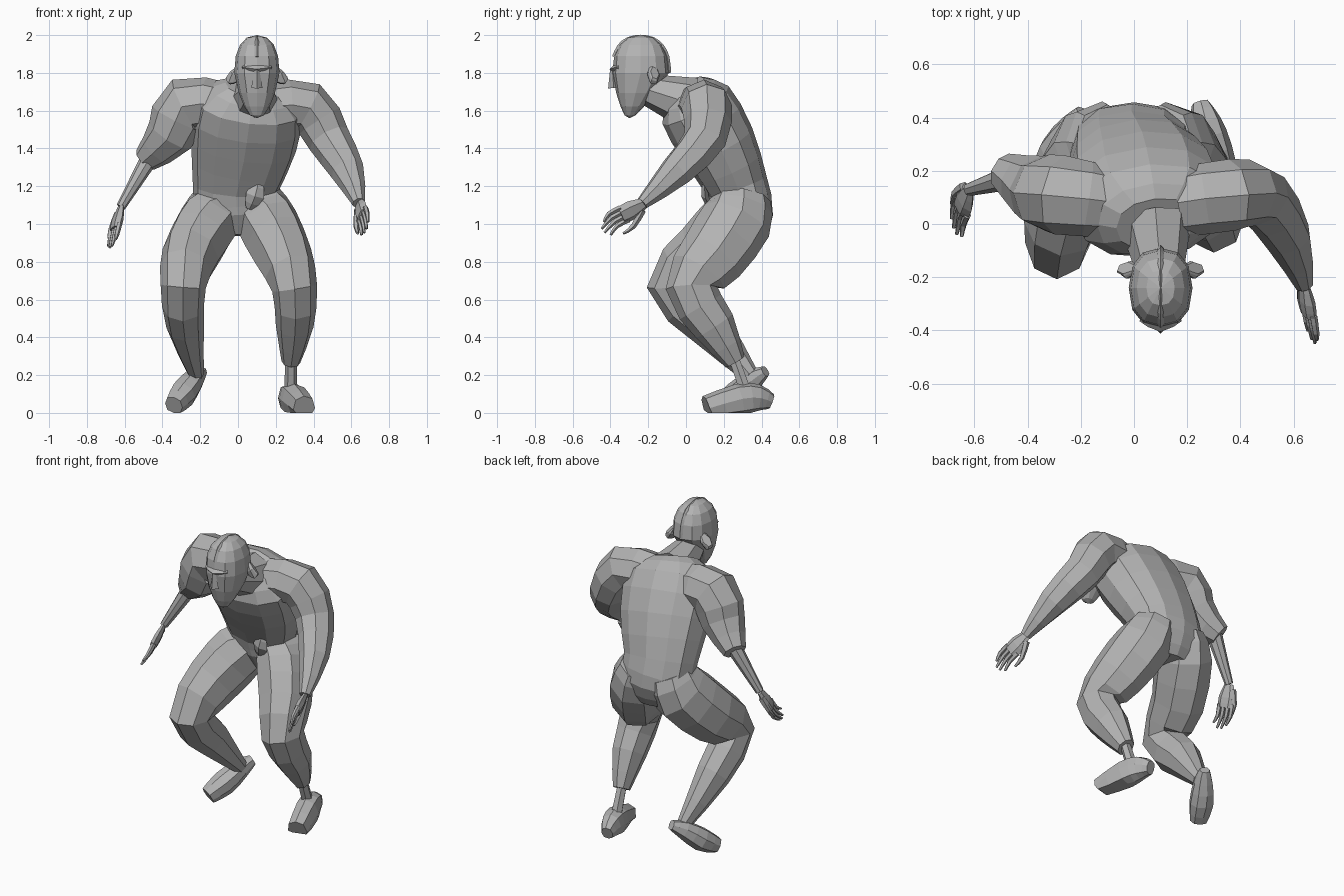
import bpy, bmesh, math
from mathutils import Vector

cube = bpy.data.objects.get("Cube")
if cube:
    bpy.data.objects.remove(cube, do_unlink=True)

# One plain clay colour
clay = bpy.data.materials.new("clay_grey")
clay.use_nodes = True
clay.diffuse_color = (.45, .45, .45, 1)
clay.node_tree.nodes["Principled BSDF"].inputs["Base Color"].default_value = clay.diffuse_color

ACROSS, DEEP = Vector((1, 0, 0)), Vector((0, 1, 0))


def finish(name, bm):
    """Turn a bmesh into a flat-shaded clay object."""
    bmesh.ops.recalc_face_normals(bm, faces=bm.faces)
    mesh = bpy.data.meshes.new(name)
    bm.to_mesh(mesh)
    bm.free()
    mesh.materials.append(clay)
    part = bpy.data.objects.new(name, mesh)
    bpy.context.collection.objects.link(part)


def squared(value, power):
    """Push a unit coordinate outward to make a round shape boxier."""
    return math.copysign(abs(value) ** power, value)


def with_midpoints(stations):
    """Add a smoothly curved station halfway between each given pair."""
    last = len(stations) - 1
    result = [stations[0]]
    for i in range(last):
        here, there = stations[i], stations[i + 1]
        before, after = stations[max(i - 1, 0)], stations[min(i + 2, last)]
        result += [((here + there) * 9 - before - after) / 16, there]
    return result


def tube(name, stations, side=ACROSS, flat=1, sides=8, power=1):
    """Skin a limb through joints (x, y, z, radius); flat scales its depth."""
    bm = bmesh.new()
    path = with_midpoints([Vector(s) for s in stations])
    loops = []
    for i, station in enumerate(path):
        ahead, behind = path[min(i + 1, len(path) - 1)], path[max(i - 1, 0)]
        tangent = (ahead.xyz - behind.xyz).normalized()
        u = (side - tangent * side.dot(tangent)).normalized()
        v = tangent.cross(u) * flat
        loop = []
        for k in range(sides):
            angle = math.tau * k / sides
            offset = u * squared(math.cos(angle), power) + v * squared(math.sin(angle), power)
            point = station.xyz + offset * station.w
            point.z = max(point.z, 0)
            loop.append(bm.verts.new(point))
        loops.append(loop)
    for low, high in zip(loops, loops[1:]):
        for k in range(sides):
            n = (k + 1) % sides
            bm.faces.new((low[k], low[n], high[n], high[k]))
    bm.faces.new(loops[0])
    bm.faces.new(loops[-1])
    finish(name, bm)


def hand(name, wrist, heading, spread, curl):
    """Flat palm, four bent fingers and a thumb."""
    wrist, curl = Vector(wrist), Vector(curl)
    ahead, spread = Vector(heading).normalized(), Vector(spread).normalized()

    def at(forward, sideways, bend, radius):
        return (*(wrist + ahead * forward + spread * sideways + curl * bend), radius)

    tube(name + "_palm", [at(0, 0, 0, .03), at(.08, 0, 0, .055), at(.14, 0, 0, .05)], spread, .45, 6)
    for finger, reach in enumerate((.23, .25, .25, .22)):
        offset = (finger - 1.5) / 35
        tube(f"{name}_finger_{finger + 1}",
             [at(.12, offset, 0, .015), at(.19, offset, 0, .013), at(reach, offset, .03, .007)],
             spread, sides=5)
    tube(name + "_thumb", [at(.03, -.03, 0, .02), at(.11, -.07, .02, .015), at(.17, -.07, .03, .007)],
         spread, sides=5)


# Torso, leaning forward from the hips
tube("torso", [(0, .3, .94, .13), (0, .3, 1.06, .22), (-.01, .27, 1.2, .23), (.03, .17, 1.42, .28),
               (.06, .05, 1.63, .28), (.08, 0, 1.72, .15)], flat=.72, sides=12, power=.9)
tube("neck", [(.08, .02, 1.64, .14), (.1, -.2, 1.71, .085)])
tube("waist_flap", [(.11, .1, 1.23, .02), (.09, .1, 1.15, .05), (.06, .13, 1.08, .02)], flat=.4, sides=4)

# Head: a boxy faceted ball whose lower half narrows into a pointed beard
centre = Vector((.1, -.24, 1.8))
size = Vector((.12, .15, .2))
bm = bmesh.new()
bmesh.ops.create_uvsphere(bm, u_segments=12, v_segments=8, radius=1)
for vert in bm.verts:
    vert.co = [squared(c, .85) for c in vert.co]
    drop = max(-vert.co.z, 0)
    vert.co.x *= 1 - drop / 3
    vert.co.y = vert.co.y * (1 - drop * .6) - drop * .4
    vert.co.z -= drop / 5
    vert.co = centre + vert.co * size
finish("head", bm)


def on_head(across, front, up, radius):
    return (*(centre + size * Vector((across, front, up))), radius)


# Face and the ridge over the skull
tube("nose", [on_head(0, -.95, -.4, .03), on_head(0, -1, .1, .012)], sides=4)
tube("brow", [on_head(-.6, -.75, .15, .015), on_head(0, -.97, .1, .02), on_head(.6, -.75, .15, .015)],
     DEEP, sides=4)
arc = [math.pi * step / 8 for step in range(1, 9)]
tube("crest", [on_head(0, squared(-math.cos(a), .85), squared(math.sin(a), .85) * .95, .012) for a in arc],
     sides=4)
for label, way in (("left", 1), ("right", -1)):
    tube(label + "_ear", [on_head(way * .8, .4, -.1, .02), on_head(way, .45, -.05, .035),
                          on_head(way * 1.1, .5, 0, .025)], DEEP, 1.8, 6)

# Left arm, reaching forward
tube("left_arm", [(.18, .08, 1.62, .13), (.37, .11, 1.62, .135), (.48, .1, 1.45, .115),
                  (.58, -.05, 1.28, .09), (.64, -.23, 1.11, .035)], DEEP)
hand("left_hand", (.64, -.22, 1.11), (.03, -.19, -.1), (.4, -.5, .7), (0, 0, -1))

# Right arm with a short sleeve
tube("right_sleeve", [(-.08, .08, 1.62, .13), (-.28, .11, 1.63, .15), (-.36, .13, 1.47, .13),
                      (-.49, .2, 1.34, .07)], DEEP)
tube("right_forearm", [(-.45, .18, 1.38, .05), (-.62, .13, 1.09, .025)], DEEP)
hand("right_hand", (-.62, .13, 1.09), (-.05, -.12, -.2), (.4, -.8, .3), (0, -1, 0))

# Bent legs; the left trouser ends in a cuff above a thin ankle
tube("left_leg", [(.1, .3, 1.14, .13), (.15, .27, 1.02, .165), (.24, .14, .83, .155), (.3, .03, .66, .12),
                  (.3, .15, .46, .1), (.28, .26, .27, .05)], flat=1.15)
tube("right_leg", [(-.1, .3, 1.14, .13), (-.15, .27, 1.02, .165), (-.25, .1, .84, .155), (-.29, -.07, .67, .12),
                   (-.28, .12, .46, .1), (-.22, .34, .2, .04)], flat=1.15)
tube("left_ankle", [(.28, .25, .3, .03), (.28, .32, .1, .035)], sides=6)

# Left foot planted, right foot pushing off its toes
tube("left_foot", [(.25, .45, .06, .035), (.27, .38, .08, .06), (.3, .28, .07, .07),
                   (.35, .11, .02, .06)], flat=1.2, power=.8)
tube("right_foot", [(-.19, .42, .22, .03), (-.23, .36, .18, .055), (-.29, .27, .1, .07),
                    (-.34, .18, .04, .05)], power=.8)
